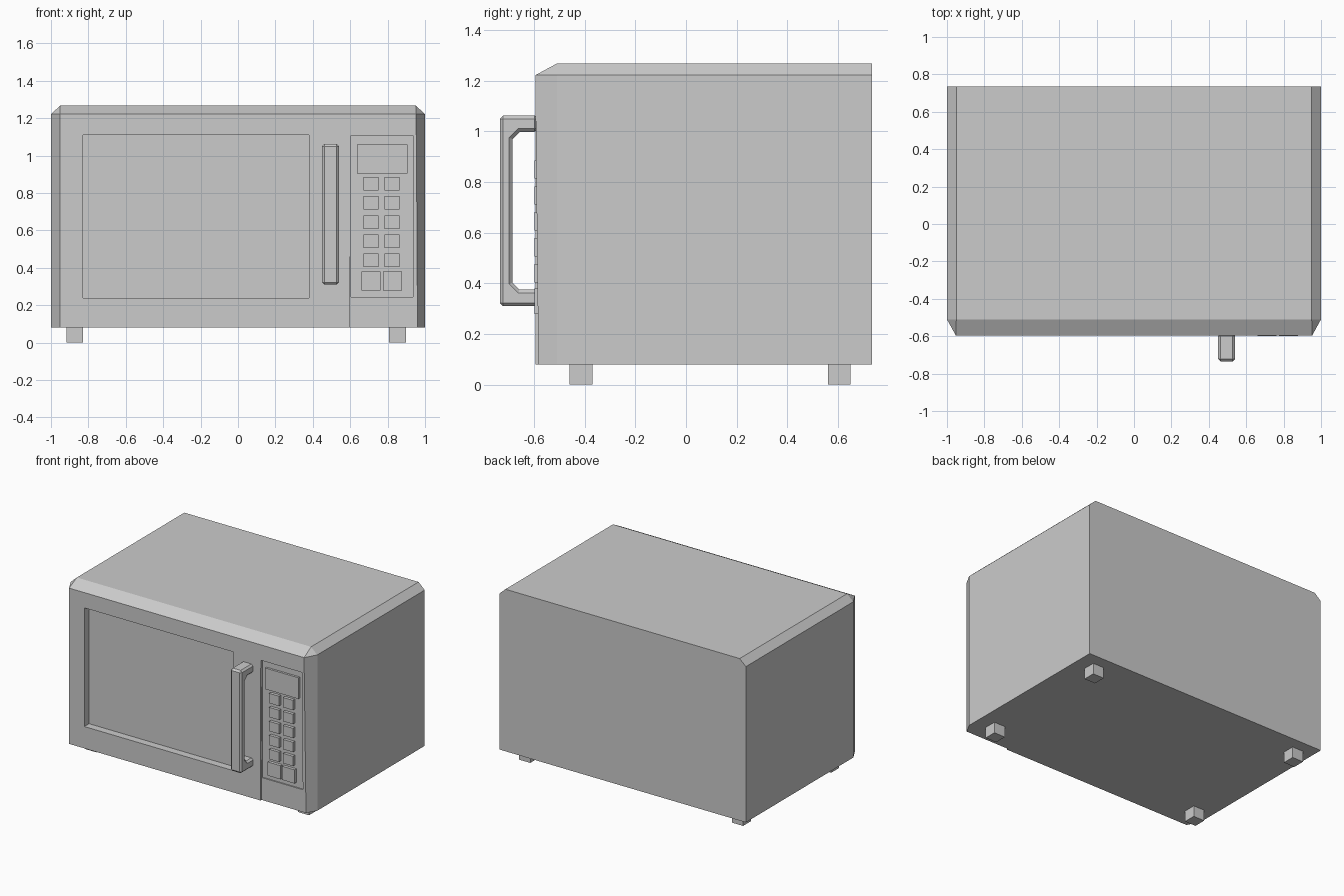
import bpy
import bmesh

cube = bpy.data.objects.get("Cube")
if cube:
    bpy.data.objects.remove(cube, do_unlink=True)

grey = bpy.data.materials.new("light_grey")
grey.use_nodes = True
colour = (0.6, 0.6, 0.6, 1)
grey.diffuse_color = colour
grey.node_tree.nodes["Principled BSDF"].inputs["Base Color"].default_value = colour


def finish(bm, name):
    bmesh.ops.recalc_face_normals(bm, faces=bm.faces)
    mesh = bpy.data.meshes.new(name)
    bm.to_mesh(mesh)
    bm.free()
    mesh.materials.append(grey)
    obj = bpy.data.objects.new(name, mesh)
    bpy.context.collection.objects.link(obj)
    return obj


def hull(name, points):
    bm = bmesh.new()
    for p in points:
        bm.verts.new(p)
    bmesh.ops.convex_hull(bm, input=bm.verts)
    bmesh.ops.dissolve_limit(bm, angle_limit=0.01, verts=bm.verts, edges=bm.edges)
    return finish(bm, name)


def box(name, xs, ys, zs):
    return hull(name, [(x, y, z) for x in xs for y in ys for z in zs])


def apply_modifier(obj, mod):
    bpy.context.view_layer.objects.active = obj
    bpy.ops.object.modifier_apply(modifier=mod.name)


def cut(obj, cutter):
    mod = obj.modifiers.new("cut", "BOOLEAN")
    mod.operation = "DIFFERENCE"
    mod.solver = "EXACT"
    mod.object = cutter
    apply_modifier(obj, mod)
    bpy.data.objects.remove(cutter, do_unlink=True)


# Housing with chamfered top sides and front edges
FRONT, SHOULDER, BACK = -0.595, -0.51, 0.735
BASE, EAVE, TOP = 0.08, 1.222, 1.268
points = []
for s in (-1, 1):
    for y in (SHOULDER, BACK):
        points += [(s, y, BASE), (s, y, EAVE), (s * 0.95, y, TOP)]
    points += [(s * 0.953, FRONT, z) for z in (BASE, EAVE)]
housing = hull("housing", points)

# Window recess, sloping control column and control panel recess
cut(housing, box("window_cutter", (-0.83, 0.38), (-0.7, -0.54), (0.24, 1.11)))
cut(housing, hull("column_cutter", [(x, y, z) for x in (0.6, 1.1)
                                    for y, z in ((-0.7, 1.11), (-0.594, 1.11),
                                                 (-0.7, 0), (-0.582, 0))]))
cut(housing, box("panel_cutter", (0.603, 0.935), (-0.7, -0.576), (0.245, 1.108)))

# Display and keypad, raised from the panel
box("display", (0.635, 0.905), (-0.592, -0.57), (0.905, 1.06))
for row in range(5):
    z = 0.85 - row * 0.1025
    for col, x in enumerate((0.711, 0.824)):
        box(f"button_{row + 1}_{col + 1}", (x - 0.04, x + 0.04),
            (-0.598, -0.57), (z - 0.036, z + 0.036))
for name, x in (("stop_button", 0.711), ("start_button", 0.826)):
    box(name, (x - 0.051, x + 0.051), (-0.598, -0.57), (0.28, 0.38))

# Door handle: bracket profile extruded across its width
half = [(-0.585, 1.063), (-0.735, 1.063)]
inner = [(-0.685, 0.97), (-0.657, 0.998), (-0.585, 0.998)]
MID = 0.6865
profile = (half + [(y, 2 * MID - z) for y, z in reversed(half)]
           + [(y, 2 * MID - z) for y, z in reversed(inner)] + inner)
bm = bmesh.new()
face = bm.faces.new([bm.verts.new((0.45, y, z)) for y, z in profile])
side = bmesh.ops.extrude_face_region(bm, geom=[face])["geom"]
bmesh.ops.translate(bm, vec=(0.09, 0, 0),
                    verts=[v for v in side if isinstance(v, bmesh.types.BMVert)])
handle = finish(bm, "door_handle")
bevel = handle.modifiers.new("bevel", "BEVEL")
bevel.width = 0.013
bevel.segments = 1
bevel.limit_method = "ANGLE"
bevel.angle_limit = 1.0
apply_modifier(handle, bevel)

# Feet
for x_name, x in (("right", -0.873), ("left", 0.853)):
    for y_name, y in (("front", -0.415), ("back", 0.605)):
        box(f"{y_name}_{x_name}_foot", (x - 0.045, x + 0.045),
            (y - 0.045, y + 0.045), (0, 0.085))
